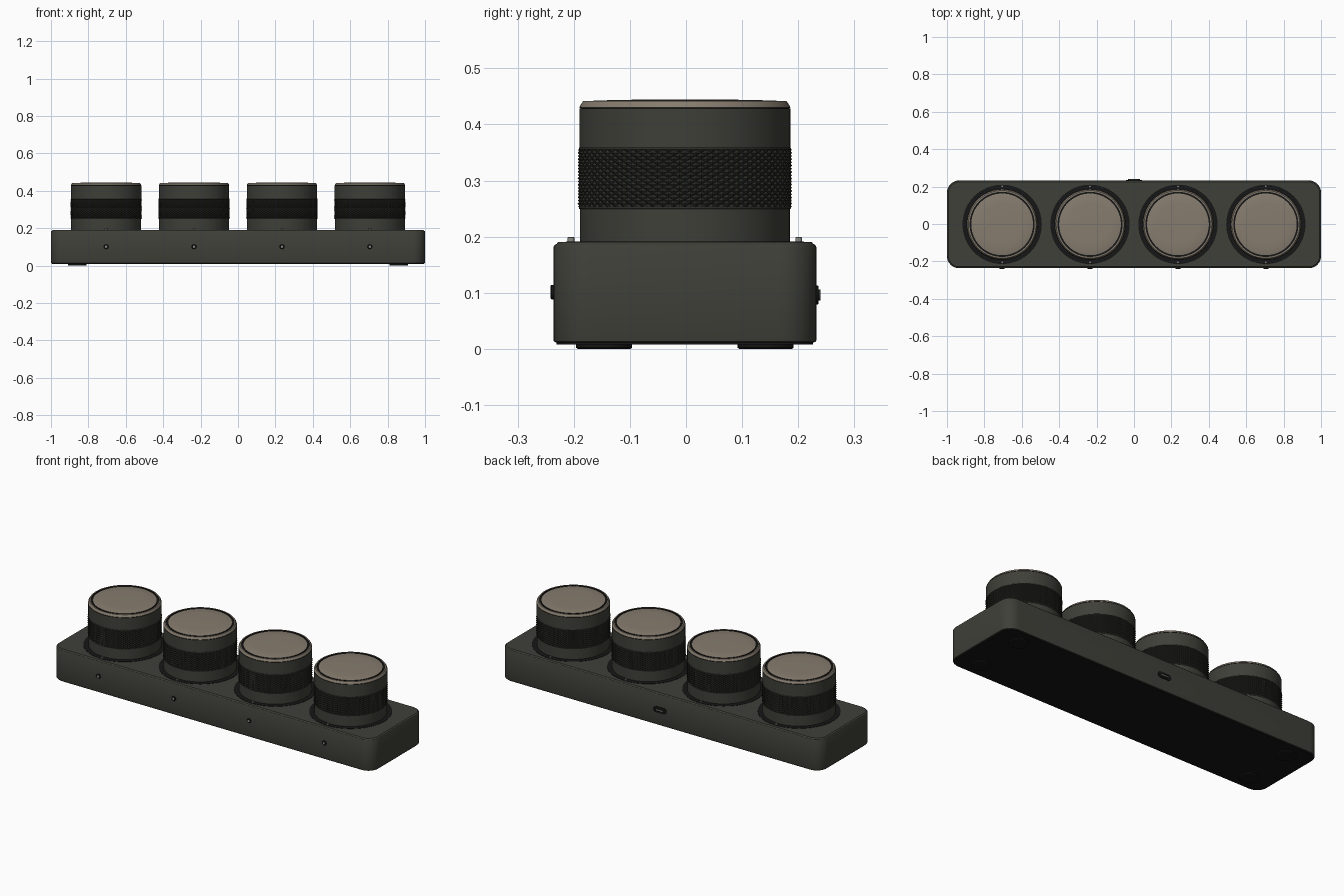
import bpy
import bmesh
import math
from mathutils import Matrix, Vector

if "Cube" in bpy.data.objects:
    bpy.data.objects.remove(bpy.data.objects["Cube"], do_unlink=True)

MID_Y = -0.002
KNOB_X = (-0.705, -0.235, 0.235, 0.705)


def material(name, rgb):
    mat = bpy.data.materials.new(name)
    mat.use_nodes = True
    mat.diffuse_color = (*rgb, 1)
    mat.node_tree.nodes["Principled BSDF"].inputs["Base Color"].default_value = (*rgb, 1)
    return mat


CHARCOAL = material("charcoal", (0.05, 0.05, 0.041))
BLACK = material("black", (0.008, 0.008, 0.008))
GRIP = material("dark grip", (0.026, 0.026, 0.021))
TAN = material("warm tan", (0.24, 0.203, 0.158))
SILVER = material("silver", (0.25, 0.25, 0.23))


def circle(sides):
    def outline(radius):
        return [(radius * math.cos(math.tau * i / sides), radius * math.sin(math.tau * i / sides))
                for i in range(sides)]
    return outline


def rounded_rect(width, depth, corner, steps=8):
    """Outline whose argument is the inset from the full size."""
    def outline(inset):
        pts = []
        r = max(corner - inset, 0.001)
        for q, (sx, sy) in enumerate(((1, 1), (-1, 1), (-1, -1), (1, -1))):
            cx, cy = sx * (width / 2 - inset - r), sy * (depth / 2 - inset - r)
            for i in range(steps + 1):
                a = (q + i / steps) * math.pi / 2
                pts.append((cx + r * math.cos(a), cy + r * math.sin(a)))
        return pts
    return outline


def loft(name, outline, rings, mats, place=None, bands=None):
    """Stack outlines (size, z) bottom to top; bands gives a material per band, the last for the cap."""
    bm = bmesh.new()
    loops = [[bm.verts.new((x, y, z)) for x, y in outline(size)] for size, z in rings]
    n = len(loops[0])
    bm.faces.new(loops[0][::-1])
    for k, (low, high) in enumerate(zip(loops, loops[1:])):
        for i in range(n):
            j = (i + 1) % n
            face = bm.faces.new((low[i], low[j], high[j], high[i]))
            face.material_index = bands[k] if bands else 0
    bm.faces.new(loops[-1]).material_index = bands[-1] if bands else 0
    return finish(name, bm, mats, place)


def finish(name, bm, mats, place=None):
    mesh = bpy.data.meshes.new(name)
    bm.to_mesh(mesh)
    bm.free()
    for mat in mats:
        mesh.materials.append(mat)
    obj = bpy.data.objects.new(name, mesh)
    bpy.context.collection.objects.link(obj)
    obj.matrix_world = place or Matrix()
    bpy.ops.object.select_all(action="DESELECT")
    obj.select_set(True)
    bpy.context.view_layer.objects.active = obj
    bpy.ops.object.shade_smooth_by_angle(angle=math.radians(30))
    return obj


def at(x, y, z=0.0):
    return Matrix.Translation((x, y, z))


def knurl(name, place, sides=120, rows=18, low=0.253, high=0.355):
    """Diamond grip: alternate grid points stand out."""
    bm = bmesh.new()
    grid = []
    for k in range(rows + 1):
        z = low + (high - low) * k / rows
        row = []
        for i in range(sides):
            r = 0.191 if (i + k) % 2 else 0.1865
            a = math.tau * i / sides
            row.append(bm.verts.new((r * math.cos(a), r * math.sin(a), z)))
        grid.append(row)
    for k in range(rows):
        for i in range(sides):
            j = (i + 1) % sides
            a, b, c, d = grid[k][i], grid[k][j], grid[k + 1][j], grid[k + 1][i]
            if (i + k) % 2:
                bm.faces.new((a, b, d))
                bm.faces.new((b, c, d))
            else:
                bm.faces.new((a, b, c))
                bm.faces.new((a, c, d))
    return finish(name, bm, [GRIP], place)


# Case with softened top and bottom edges
loft("case", rounded_rect(2.0, 0.469, 0.065),
     [(0.006, 0.011), (0.001, 0.013), (0, 0.016), (0, 0.181), (0.002, 0.185), (0.006, 0.187), (0.008, 0.19)],
     [CHARCOAL], at(0, MID_Y))

# Base plate and feet
loft("base_plate", rounded_rect(1.988, 0.457, 0.059), [(0, 0.008), (0, 0.0115)], [BLACK], at(0, MID_Y))
for x in (-0.86, 0.86):
    for y in (-0.146, 0.142):
        loft("foot", circle(40), [(0.047, 0), (0.05, 0.002), (0.05, 0.009)], [BLACK], at(x, y))

# Dials with collar, grip band, cap, lens and marker pins
knob_rings = [(0.187, 0.189), (0.187, 0.249), (0.189, 0.25), (0.189, 0.253), (0.185, 0.2535),
              (0.185, 0.3545), (0.189, 0.355), (0.189, 0.358), (0.188, 0.359), (0.188, 0.428),
              (0.186, 0.429), (0.188, 0.43), (0.187, 0.433), (0.181, 0.442),
              (0.174, 0.442), (0.174, 0.436), (0.165, 0.436), (0.165, 0.4415),
              (0.162, 0.4425), (0.11, 0.4437), (0.06, 0.4445)]
knob_bands = [0, 0, 0, 1, 1, 1, 0, 0, 0, 1, 1] + [2] * 3 + [1] * 3 + [2] * 4
for x in KNOB_X:
    place = at(x, MID_Y)
    loft("dial_collar", circle(72), [(0.212, 0.188), (0.212, 0.1915), (0.2, 0.1915)], [BLACK], place)
    loft("dial", circle(96), knob_rings, [CHARCOAL, BLACK, TAN], place, knob_bands)
    knurl("dial_grip", place)
    for y in (-0.203, 0.203):
        loft("marker_pin", circle(16), [(0.006, 0.189), (0.006, 0.198), (0.005, 0.199)],
             [SILVER], at(x, MID_Y + y))
    # Indicator light on the front
    facing = at(x, MID_Y - 0.2335, 0.101) @ Matrix.Rotation(math.pi / 2, 4, "X")
    loft("indicator", circle(24), [(0.013, 0), (0.013, 0.004), (0.011, 0.006), (0.006, 0.006)],
         [BLACK, SILVER], facing, [0, 0, 0, 1])

# Socket on the back: surround, shell and tongue
back = at(0, MID_Y + 0.2335, 0.096) @ Matrix.Rotation(-math.pi / 2, 4, "X")
loft("socket_surround", rounded_rect(0.084, 0.034, 0.016),
     [(0, 0), (0, 0.004), (0.004, 0.005), (0.006, 0.005)], [BLACK], back)
loft("socket_shell", rounded_rect(0.062, 0.02, 0.0095),
     [(0, 0.003), (0, 0.0085), (0.003, 0.0085), (0.003, 0.0055)],
     [GRIP, BLACK], back, [0, 0, 1, 1])
loft("socket_tongue", rounded_rect(0.042, 0.005, 0.002), [(0, 0.005), (0, 0.0075)], [SILVER], back)
